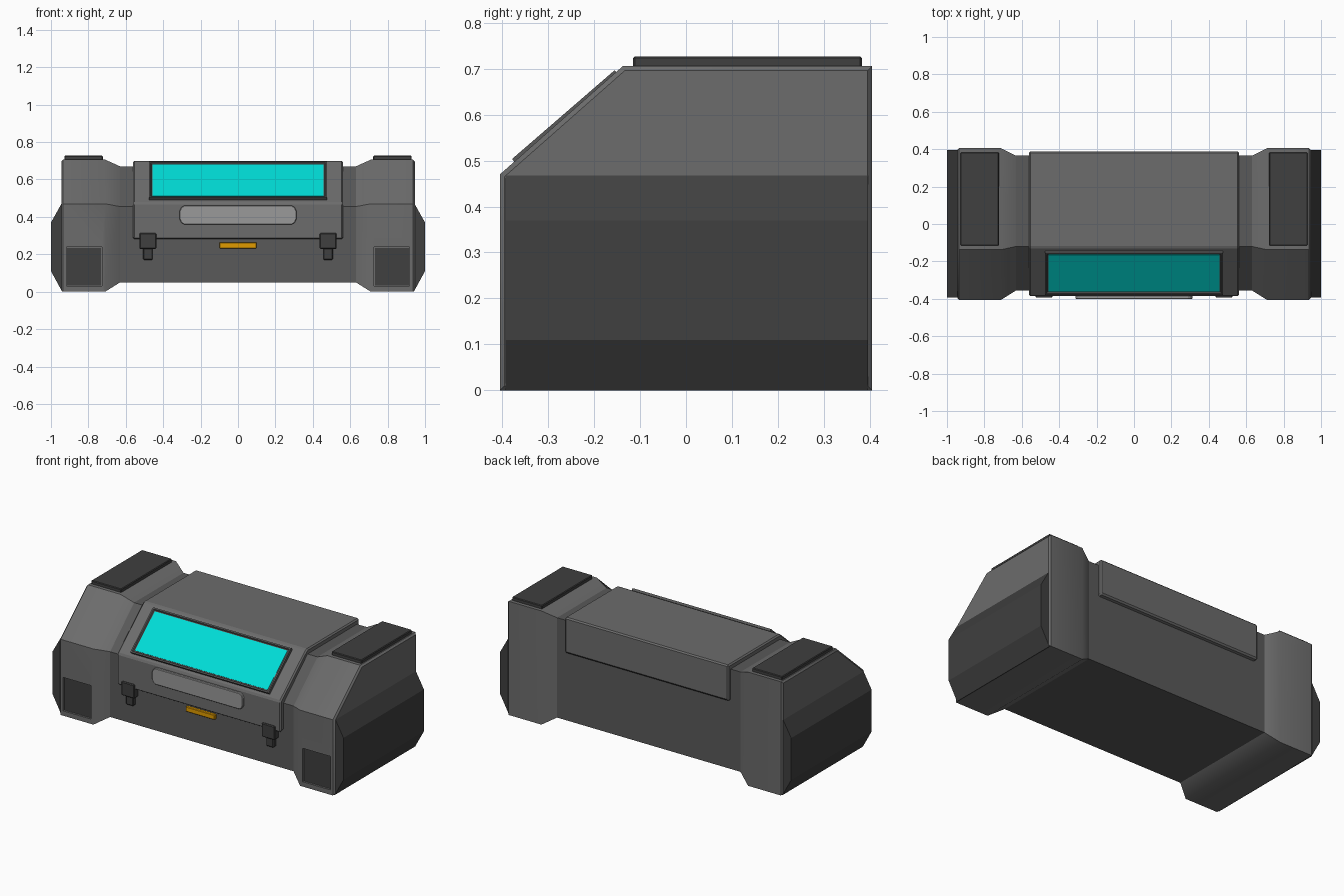
import bpy, bmesh, math
from mathutils import Matrix

if "Cube" in bpy.data.objects:
    bpy.data.objects.remove(bpy.data.objects["Cube"])


def material(name, rgb):
    m = bpy.data.materials.new(name)
    m.diffuse_color = (*rgb, 1)
    m.use_nodes = True
    m.node_tree.nodes["Principled BSDF"].inputs["Base Color"].default_value = m.diffuse_color
    return m


DARK = material("dark_grey", (0.05, 0.05, 0.05))
MID = material("mid_grey", (0.10, 0.10, 0.10))
GREY = material("grey", (0.15, 0.15, 0.15))
LIGHT = material("light_grey", (0.32, 0.32, 0.32))
CYAN = material("cyan", (0.0, 0.72, 0.68))
ORANGE = material("orange", (0.75, 0.33, 0.0))


def finish(bm, name, mat, bevel=0):
    bmesh.ops.recalc_face_normals(bm, faces=bm.faces)
    me = bpy.data.meshes.new(name)
    bm.to_mesh(me)
    bm.free()
    ob = bpy.data.objects.new(name, me)
    bpy.context.collection.objects.link(ob)
    me.materials.append(mat)
    if bevel:
        b = ob.modifiers.new("bevel", 'BEVEL')
        b.width, b.segments = bevel, 1
    return ob


def loft(name, rings, mat, bevel=0):
    """Skin closed rings of 3D points one after another and cap both ends."""
    bm = bmesh.new()
    vs = [[bm.verts.new(p) for p in r] for r in rings]
    n = len(vs[0])
    for a, b in zip(vs, vs[1:]):
        for i in range(n):
            j = (i + 1) % n
            bm.faces.new((a[i], a[j], b[j], b[i]))
    bm.faces.new(vs[0])
    bm.faces.new(vs[-1])
    return finish(bm, name, mat, bevel)


def box(name, x, y, z, mat, bevel=0):
    bm = bmesh.new()
    bmesh.ops.create_cube(bm, size=1)
    for v in bm.verts:
        v.co = [lo + (c + 0.5) * (hi - lo) for c, (lo, hi) in zip(v.co, (x, y, z))]
    return finish(bm, name, mat, bevel)


def at_x(x, profile):
    return [(x, y, z) for y, z in profile]


# Side profiles as (y, z)
core = [(-0.355, 0.05), (0.365, 0.05), (0.365, 0.67), (-0.12, 0.67), (-0.355, 0.455)]
cap = [(-0.405, 0), (0.405, 0), (0.405, 0.706), (-0.137, 0.706), (-0.405, 0.47)]
cap_in = [(-0.395, 0.01), (0.395, 0.01), (0.395, 0.696), (-0.133, 0.696), (-0.395, 0.465)]
lid = [(-0.385, 0.28), (0.388, 0.48), (0.388, 0.70), (-0.125, 0.70), (-0.385, 0.475)]

# Main body and lid
loft("main_body", [at_x(-0.64, core), at_x(0.64, core)], MID)
loft("lid", [at_x(-0.562, lid), at_x(0.562, lid)], GREY, 0.008)

for s, side in ((-1, "left"), (1, "right")):
    # Flared end cap
    end = loft(side + "_end_cap", [at_x(s * x, p) for x, p in
               ((0.63, core), (0.71, cap), (0.935, cap), (0.945, cap_in))], GREY)
    # Recessed vent in the cap front
    xs = sorted((s * 0.728, s * 0.918))
    cutter = box(side + "_vent_cutter", xs, (-0.5, -0.393), (0.03, 0.238), DARK)
    cutter.hide_render = True
    cutter.hide_set(True)
    cut = end.modifiers.new("vent", 'BOOLEAN')
    cut.operation, cut.object, cut.solver = 'DIFFERENCE', cutter, 'EXACT'
    box(side + "_vent_panel", (xs[0] + 0.004, xs[1] - 0.004), (-0.397, -0.385),
        (0.034, 0.234), DARK)
    bpy.context.view_layer.objects.active = end
    bpy.ops.object.select_all(action='DESELECT')
    end.select_set(True)
    bpy.ops.object.shade_smooth_by_angle(angle=math.radians(35))
    # Side bumper
    bump = [(0.93, 0.0), (0.94, 0.0), (1.0, 0.11), (1.0, 0.37), (0.945, 0.468), (0.93, 0.468)]
    loft(side + "_bumper", [[(s * x, y, z) for x, z in bump] for y in (-0.393, 0.396)], DARK)
    # Top pad
    box(side + "_top_pad", sorted((s * 0.722, s * 0.928)), (-0.115, 0.383),
        (0.70, 0.727), DARK, 0.004)
    # Latch
    c = s * 0.482
    box(side + "_latch", (c - 0.045, c + 0.045), (-0.394, -0.35), (0.228, 0.314), DARK, 0.005)
    box(side + "_latch_tongue", (c - 0.026, c + 0.026), (-0.378, -0.35), (0.17, 0.235), DARK, 0.005)

# Screen frame on the sloped lid face
tilt = Matrix.Translation((0, -0.267, 0.60)) @ Matrix.Rotation(math.atan2(0.225, 0.26), 4, 'X')
frame = bmesh.new()
bmesh.ops.create_cube(frame, size=1, matrix=Matrix.Translation((0, 0, -0.015))
                      @ Matrix.Diagonal((0.95, 0.295, 0.03, 1)))
frame.faces.ensure_lookup_table()
top = max(frame.faces, key=lambda f: f.calc_center_median().z)
bmesh.ops.inset_region(frame, faces=[top], thickness=0.012)
bmesh.ops.inset_region(frame, faces=[top], thickness=0.006, depth=-0.008)
finish(frame, "screen_frame", MID).matrix_world = tilt
screen = box("screen", (-0.456, 0.456), (-0.129, 0.129), (-0.015, -0.006), CYAN)
screen.matrix_world = tilt

# Handle bar with clipped ends
grip = [(sx * x, 0.41 + sz * z) for sx, sz, pts in (
    (1, 1, ((0.312, 0.022), (0.303, 0.042), (0.288, 0.05))),
    (-1, 1, ((0.288, 0.05), (0.303, 0.042), (0.312, 0.022))),
    (-1, -1, ((0.312, 0.022), (0.303, 0.042), (0.288, 0.05))),
    (1, -1, ((0.288, 0.05), (0.303, 0.042), (0.312, 0.022)))) for x, z in pts]
loft("handle", [[(x, y, z) for x, z in grip] for y in (-0.40, -0.37)], LIGHT, 0.003)

# Indicator light
box("indicator_light", (-0.1, 0.1), (-0.372, -0.345), (0.232, 0.263), ORANGE, 0.003)
